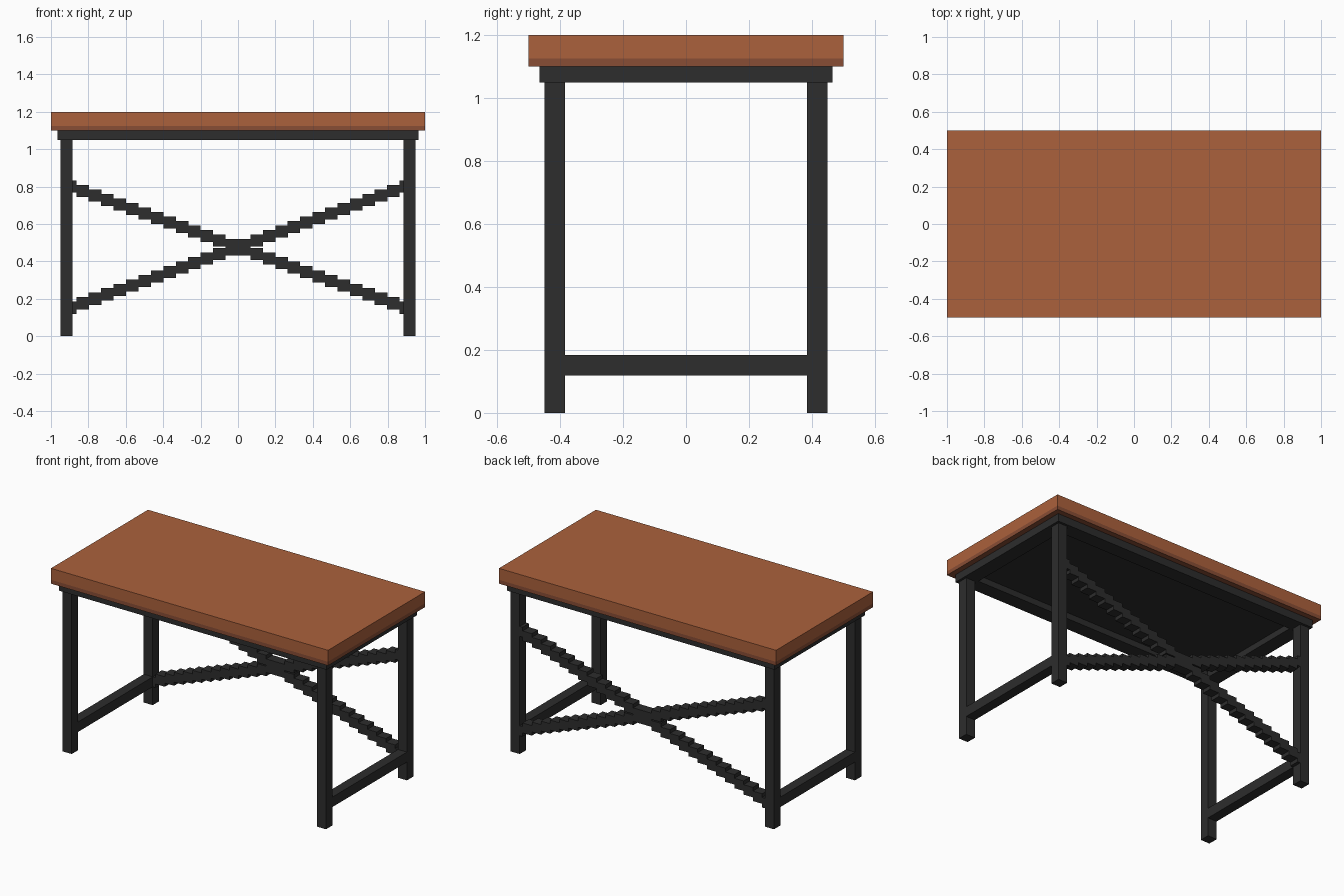
import bpy

default_cube = bpy.data.objects.get("Cube")
if default_cube:
    bpy.data.objects.remove(default_cube, do_unlink=True)


def make_material(name, rgb):
    mat = bpy.data.materials.new(name)
    mat.use_nodes = True
    mat.diffuse_color = (*rgb, 1)
    bsdf = mat.node_tree.nodes["Principled BSDF"]
    bsdf.inputs["Base Color"].default_value = (*rgb, 1)
    return mat


WOOD = make_material("warm wood", (0.41, 0.12, 0.045))
DARK_WOOD = make_material("dark wood edge", (0.25, 0.075, 0.035))
METAL = make_material("black metal", (0.026, 0.026, 0.026))


def box(name, size, center, mat):
    """Add a box with its dimensions baked into the mesh."""
    bpy.ops.mesh.primitive_cube_add(size=1, location=center)
    obj = bpy.context.object
    obj.name = name
    for v in obj.data.vertices:
        v.co = [c * s for c, s in zip(v.co, size)]
    obj.data.materials.append(mat)
    return obj


BAR = 0.065                    # thickness of all square bars
LEG_X, LEG_Y = 0.9175, 0.4175  # leg centres
LEG_H = 1.05
RIM = 0.095                    # width of the frame under the top

# Table top with a darker lower layer
box("table_top", (2, 1, 0.075), (0, 0, 1.1625), WOOD)
box("table_top_lower_layer", (2, 1, 0.025), (0, 0, 1.1125), DARK_WOOD)

# Frame and under panel
for side, s in (("left", 1), ("right", -1)):
    box(f"frame_{side}", (RIM, 2 * LEG_Y - RIM, 0.05),
        (s * LEG_X, 0, 1.075), METAL)
for side, s in (("back", 1), ("front", -1)):
    box(f"frame_{side}", (2 * LEG_X + RIM, RIM, 0.05),
        (0, s * LEG_Y, 1.075), METAL)
box("under_panel", (2 * LEG_X - RIM, 2 * LEG_Y - RIM, 0.01),
    (0, 0, 1.095), METAL)

# Legs and low side rails
for side, sx in (("left", 1), ("right", -1)):
    for end, sy in (("back", 1), ("front", -1)):
        box(f"leg_{end}_{side}", (BAR, BAR, LEG_H),
            (sx * LEG_X, sy * LEG_Y, LEG_H / 2), METAL)
    box(f"side_rail_{side}", (BAR, 2 * LEG_Y - BAR, BAR),
        (sx * LEG_X, 0, 0.152), METAL)

# Stepped cross brace between the back legs, one row of blocks per diagonal
STEPS = 28
END_X, LOW_Z, HIGH_Z = 0.8975, 0.152, 0.8
for label, s in (("rising", 1), ("falling", -1)):
    blocks = []
    for i in range(STEPS):
        t = i / (STEPS - 1)
        blocks.append(box(
            f"back_brace_{label}", (0.067, BAR, BAR),
            (s * END_X * (2 * t - 1), LEG_Y, LOW_Z + (HIGH_Z - LOW_Z) * t),
            METAL))
    bpy.ops.object.select_all(action="DESELECT")
    for block in blocks:
        block.select_set(True)
    bpy.context.view_layer.objects.active = blocks[0]
    bpy.ops.object.join()
